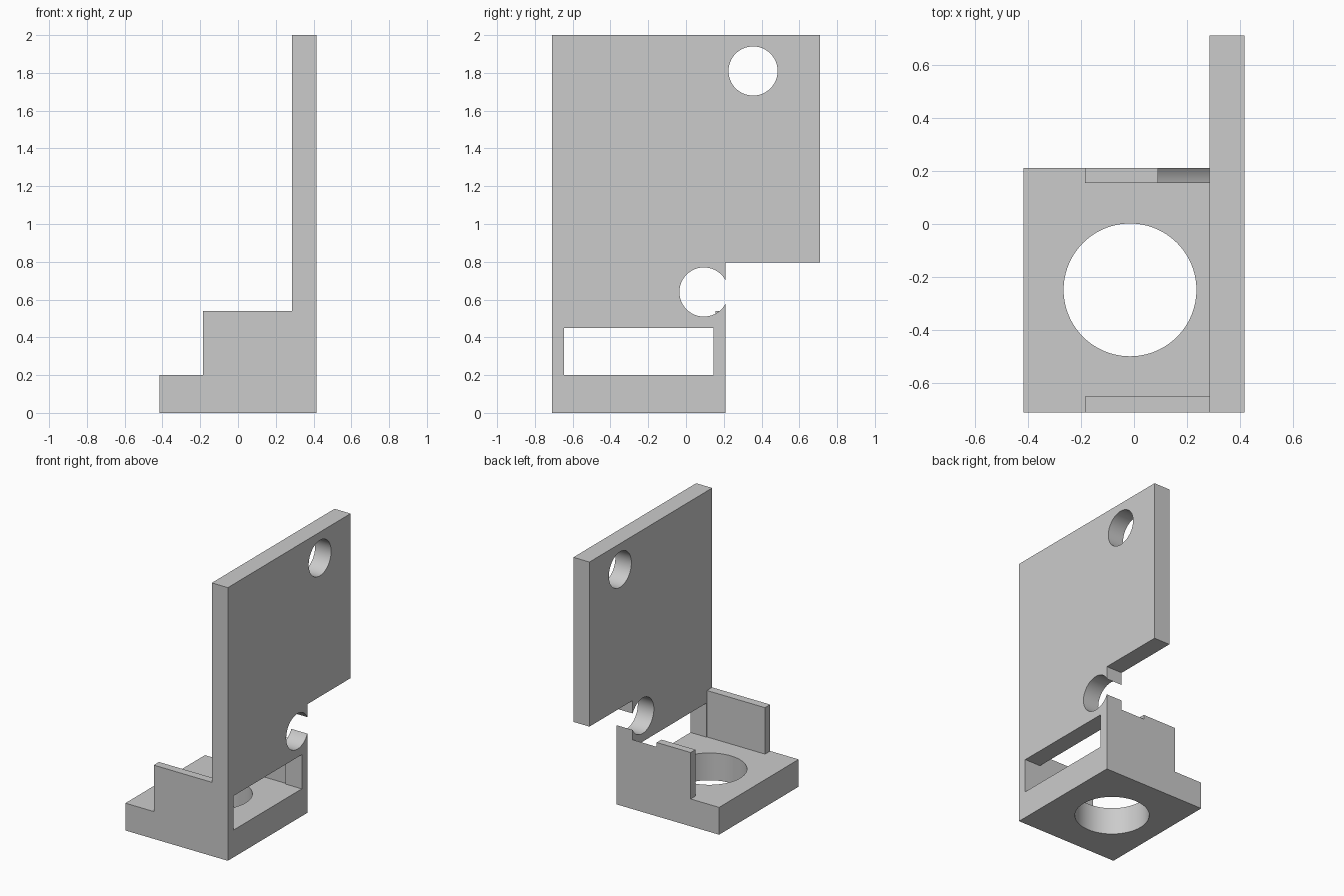
import bpy, bmesh, math
from mathutils import Matrix, Vector

if "Cube" in bpy.data.objects:
    bpy.data.objects.remove(bpy.data.objects["Cube"], do_unlink=True)

grey = bpy.data.materials.new("light_grey")
grey.use_nodes = True
grey.diffuse_color = (0.6, 0.6, 0.6, 1)
grey.node_tree.nodes["Principled BSDF"].inputs["Base Color"].default_value = (0.6, 0.6, 0.6, 1)


def finish(name, bm):
    bmesh.ops.recalc_face_normals(bm, faces=bm.faces)
    mesh = bpy.data.meshes.new(name)
    bm.to_mesh(mesh)
    bm.free()
    mesh.materials.append(grey)
    obj = bpy.data.objects.new(name, mesh)
    bpy.context.collection.objects.link(obj)
    return obj


def extrude(name, points, direction):
    bm = bmesh.new()
    face = bm.faces.new([bm.verts.new(p) for p in points])
    out = bmesh.ops.extrude_face_region(bm, geom=[face])
    verts = [v for v in out["geom"] if isinstance(v, bmesh.types.BMVert)]
    bmesh.ops.translate(bm, verts=verts, vec=Vector(direction))
    return finish(name, bm)


def box(name, x0, x1, y0, y1, z0, z1):
    return extrude(name, [(x0, y0, z0), (x1, y0, z0), (x1, y1, z0), (x0, y1, z0)],
                   (0, 0, z1 - z0))


def cylinder(name, centre, radius, depth, along_x=True):
    bm = bmesh.new()
    turn = Matrix.Rotation(math.pi / 2 if along_x else 0, 4, "Y")
    bmesh.ops.create_cone(bm, cap_ends=True, segments=96, radius1=radius, radius2=radius,
                          depth=depth, matrix=Matrix.Translation(centre) @ turn)
    return finish(name, bm)


def combine(target, tool, operation):
    mod = target.modifiers.new(tool.name, "BOOLEAN")
    mod.object, mod.operation, mod.solver = tool, operation, "EXACT"
    bpy.context.view_layer.objects.active = target
    bpy.ops.object.modifier_apply(modifier=mod.name)
    bpy.data.objects.remove(tool, do_unlink=True)


front, back = -0.71, 0.21
inner, outer = 0.285, 0.415
embed = 0.35

# Stepped base, hollowed between its two side ribs
steps = [(-outer, 0), (embed, 0), (embed, 0.54), (-0.185, 0.54), (-0.185, 0.2), (-outer, 0.2)]
bracket = extrude("mounting_bracket", [(x, front, z) for x, z in steps], (0, back - front, 0))
combine(bracket, box("trough_cutter", -0.5, 0.4, -0.65, 0.155, 0.2, 0.7), "DIFFERENCE")

# Upright plate with its lower back corner missing
outline = [(front, 0), (back, 0), (back, 0.795), (0.71, 0.795), (0.71, 2), (front, 2)]
plate = extrude("upright_plate", [(inner, y, z) for y, z in outline], (outer - inner, 0, 0))
combine(bracket, plate, "UNION")

# Window, large base hole, screw holes and screw head clearance in the rib
cutters = [
    box("window_cutter", 0.25, 0.5, -0.645, 0.145, 0.2, 0.45),
    cylinder("base_hole_cutter", (-0.015, -0.248, 0.1), 0.25, 0.5, along_x=False),
    cylinder("upper_hole_cutter", (0.35, 0.355, 1.81), 0.13, 0.3),
    cylinder("head_clearance_cutter", ((0.09 + inner) / 2, 0.095, 0.64), 0.175, inner - 0.09),
    cylinder("lower_hole_cutter", (0.35, 0.095, 0.64), 0.13, 0.3),
]
for cutter in cutters:
    combine(bracket, cutter, "DIFFERENCE")

# Smooth hole walls, keep the edges sharp
bpy.ops.object.select_all(action="DESELECT")
bracket.select_set(True)
bpy.context.view_layer.objects.active = bracket
bpy.ops.object.shade_smooth_by_angle(angle=math.radians(30))
